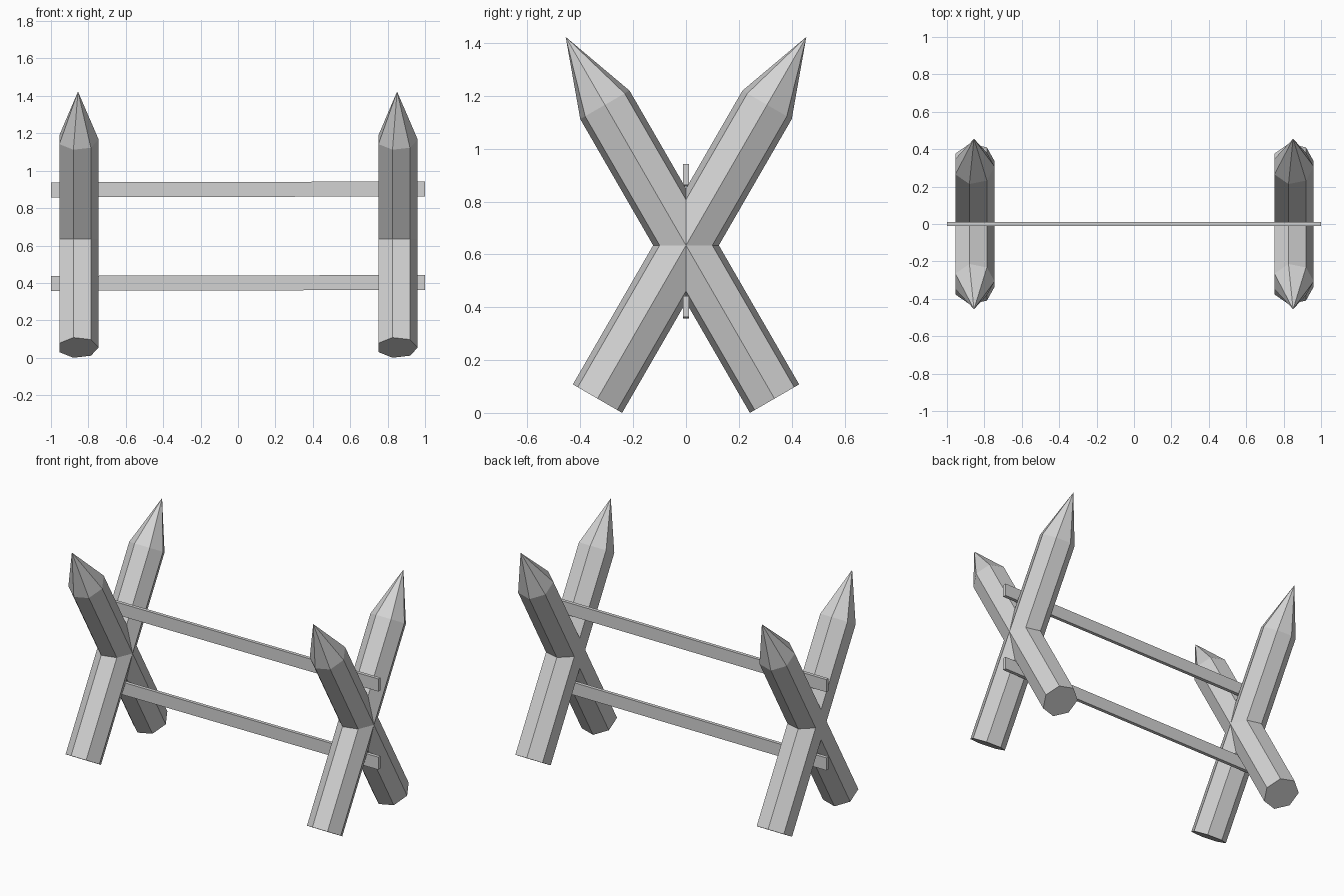
import bpy, bmesh
from math import radians, sin, cos, tau
from mathutils import Matrix, Vector

cube = bpy.data.objects.get("Cube")
if cube:
    bpy.data.objects.remove(cube, do_unlink=True)

# One plain grey for the whole barricade
grey = bpy.data.materials.new("plain grey")
grey.use_nodes = True
colour = (0.65, 0.65, 0.65, 1)
grey.diffuse_color = colour
grey.node_tree.nodes["Principled BSDF"].inputs["Base Color"].default_value = colour

SIDES = 7
RADIUS = 0.1105
SHOULDER = 1.284   # length of the straight shaft
LENGTH = 1.581     # full length to the tip
LEAN = radians(30)


def add_object(name, bm, matrix):
    bmesh.ops.recalc_face_normals(bm, faces=bm.faces)
    mesh = bpy.data.meshes.new(name)
    bm.to_mesh(mesh)
    bm.free()
    mesh.materials.append(grey)
    obj = bpy.data.objects.new(name, mesh)
    obj.matrix_world = matrix
    bpy.context.collection.objects.link(obj)
    return obj


def stake(name, x, lean_side):
    """Seven-sided post with a sharpened tip; lean_side +1 leans its top to the back."""
    bm = bmesh.new()
    rings = [[bm.verts.new((RADIUS * cos(tau * i / SIDES), RADIUS * sin(tau * i / SIDES), z))
              for i in range(SIDES)] for z in (0, SHOULDER)]
    tip = bm.verts.new((0, 0, LENGTH))
    bm.faces.new(rings[0])
    for i in range(SIDES):
        j = (i + 1) % SIDES
        bm.faces.new((rings[0][i], rings[0][j], rings[1][j], rings[1][i]))
        bm.faces.new((rings[1][i], rings[1][j], tip))
    place = Matrix.Translation((x, -0.335 * lean_side, 0.054))
    add_object(name, bm, place @ Matrix.Rotation(-LEAN * lean_side, 4, "X"))


def rail(name, z):
    """Thin flat board joining the two crosses, very slightly tilted."""
    bm = bmesh.new()
    bmesh.ops.create_cube(bm, size=1)
    bmesh.ops.scale(bm, vec=Vector((2, 0.022, 0.08)), verts=bm.verts)
    add_object(name, bm, Matrix.Translation((0, 0, z)) @ Matrix.Rotation(radians(-0.13), 4, "Y"))


# Two crossed pairs of stakes
for side, x in (("right", -0.8555), ("left", 0.8505)):
    stake(side + "_stake_leaning_back", x, 1)
    stake(side + "_stake_leaning_front", x, -1)

# Upper and lower rails
rail("upper_rail", 0.90)
rail("lower_rail", 0.40)
